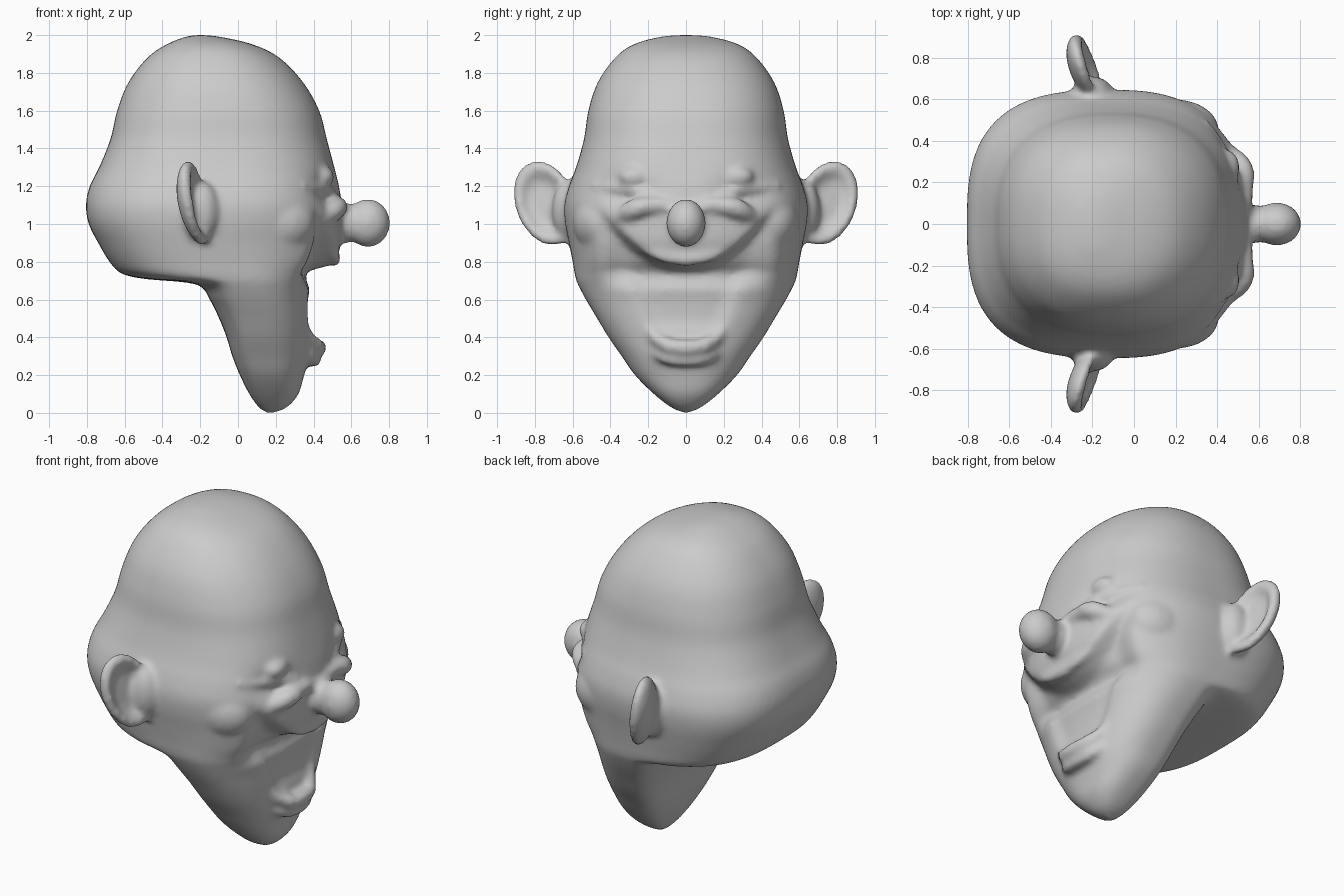
import bpy, math

if "Cube" in bpy.data.objects:
    bpy.data.objects.remove(bpy.data.objects["Cube"])

verts, faces = [], []


def catmull(rows, t):
    """Smooth interpolation through a list of tuples, t in row units."""
    i = min(int(t), len(rows) - 2)
    f = t - i
    p = [rows[max(0, min(len(rows) - 1, i + k))] for k in (-1, 0, 1, 2)]
    return [0.5 * (2 * b + (c - a) * f + (2 * a - 5 * b + 4 * c - d) * f * f
                   + (3 * b - a - 3 * c + d) * f ** 3) for a, b, c, d in zip(*p)]


def smooth(t):
    t = max(0, min(1, t))
    return t * t * (3 - 2 * t)


def skin(rings):
    """Closed skin over rings of points, bottom to top, counter-clockwise."""
    base, n = len(verts), len(rings[0])
    for ring in rings:
        verts.extend(ring)
    for k in range(len(rings) - 1):
        for j in range(n):
            a, b = base + k * n + j, base + k * n + (j + 1) % n
            faces.append((a, b, b + n, a + n))
    faces.append(tuple(range(base + n - 1, base - 1, -1)))
    top = base + (len(rings) - 1) * n
    faces.append(tuple(range(top, top + n)))


def ball(shape, seg=12, lat=8):
    """Unit sphere whose points are passed through a shaping function."""
    skin([[shape(math.cos(2 * math.pi * j / seg) * math.sin(p),
                 math.sin(2 * math.pi * j / seg) * math.sin(p), -math.cos(p))
           for j in range(seg)]
          for p in [math.pi * (k + .25) / (lat + .5) for k in range(lat + 1)]])


def blob(c, r, seg=16, lat=10):
    ball(lambda x, y, z: (c[0] + r[0] * x, c[1] + r[1] * y, c[2] + r[2] * z), seg, lat)


def blobs(c, r):
    for s in (1, -1):
        blob((c[0], c[1] * s, c[2]), r, 24, 16)


def fold(path, n=18):
    """Mirrored skin fold: rows of x, y, z, radius."""
    for k in range(n + 1):
        x, y, z, r = catmull(path, k * (len(path) - 1) / n)
        for s in (1, -1):
            blob((x, y * s, z), (r, r, r), 10, 6)


# Skull and jaw: height, back x, front x, half width, x of widest point
rows = [
    (0, .15, .19, .01, .17), (.03, .11, .26, .08, .17), (.1, .06, .32, .17, .17),
    (.2, .01, .35, .27, .15), (.3, -.03, .38, .34, .12), (.4, -.06, .39, .41, .1),
    (.5, -.1, .395, .47, .08), (.6, -.15, .4, .53, .04), (.68, -.22, .42, .572, 0),
    (.71, -.5, .44, .583, -.02), (.74, -.62, .46, .59, -.04), (.8, -.68, .51, .6, -.07),
    (.9, -.74, .545, .62, -.1), (1.0, -.79, .55, .64, -.1), (1.1, -.805, .55, .645, -.1),
    (1.2, -.785, .535, .62, -.1), (1.3, -.735, .51, .582, -.1), (1.45, -.675, .47, .54, -.1),
    (1.6, -.64, .43, .517, -.1), (1.75, -.58, .345, .467, -.11), (1.88, -.48, .22, .375, -.13),
    (1.95, -.38, .08, .28, -.15), (1.99, -.28, -.09, .14, -.19), (2.0, -.22, -.18, .03, -.2)]
STEPS, SIDES = 5, 100
rings = []
for k in range((len(rows) - 1) * STEPS + 1):
    z, back, front, w, xc = catmull(rows, k / STEPS)
    low = smooth((.8 - z) / .3)
    nf = 2.5 - .25 * smooth((z - 1.3) / .5)
    nb = 2.4 + .5 * smooth((1.7 - z) / .7) + .4 * low
    ring = []
    for j in range(SIDES):
        a = 2 * math.pi * j / SIDES
        c, s = math.cos(a), math.sin(a)
        n = nf if c > 0 else nb
        half = front - xc if c > 0 else xc - back
        x = xc + half * math.copysign(abs(c) ** (2 / n), c)
        y = w * math.copysign(abs(s) ** (2 / n), s)
        if c > 0:
            # step under the curved upper lip
            edge = .79 + 1.5 * y * y
            x -= .1 * smooth((edge - z) / .05) * smooth((z - .64) / .14) * smooth((.5 - abs(y)) / .2)
            # shallow open mouth
            x -= .03 * smooth((z - .4) / .1) * smooth((.8 - z) / .1) * smooth((.2 + .4 * (z - .4) - abs(y)) / .1)
            # sunken eye sockets
            x -= .05 * math.exp(-((abs(y) - .32) / .14) ** 2 - ((z - 1.16) / .08) ** 2)
        ring.append((x, y, z))
    rings.append(ring)
skin(rings)

# Ball nose on a short stem
blob((.688, 0, 1.005), (.117, .104, .127), 28, 18)
blob((.57, 0, 1.005), (.13, .092, .105), 28, 18)

# Ears: flattened, leaning dishes with a hollow front
for side in (1, -1):
    def ear(t, u, h):
        u *= side
        r2 = u * u + h * h
        x = -.225 - .045 * u - .04 * h + .065 * t - .02 * (1 - r2)
        if t > 0:
            x -= .06 * smooth((.75 - r2) / .6)
        return (x, side * (.745 + .04 * h + .165 * u), 1.11 + .225 * h)
    ball(ear, 32, 20)
    blob((-.2, side * .63, 1.07), (.1, .08, .16), 24, 16)

# Upper lip, curling up into the smile
fold([(.51, 0, .81, .035), (.505, .13, .835, .035), (.47, .25, .91, .035),
      (.43, .34, 1.01, .032), (.42, .38, 1.07, .025)])
# Folds beside the nose, under the eyes
fold([(.53, .05, 1.09, .04), (.535, .16, 1.1, .042), (.52, .27, 1.08, .055),
      (.44, .36, 1.03, .04)])
# Eyelids and brows
fold([(.5, .17, 1.15, .03), (.47, .27, 1.18, .03), (.41, .38, 1.19, .03),
      (.34, .48, 1.2, .025)])
blobs((.44, .27, 1.25), (.07, .09, .06))
# Cheeks
blobs((.2, .45, 1.01), (.21, .15, .17))
# Lower lip, a double roll
fold([(.425, 0, .345, .045), (.415, .09, .355, .042), (.365, .17, .41, .036),
      (.33, .24, .52, .028), (.3, .32, .66, .025)])
fold([(.405, 0, .28, .037), (.39, .1, .29, .035), (.335, .18, .34, .03),
      (.28, .25, .43, .025)])

mesh = bpy.data.meshes.new("raw_parts")
mesh.from_pydata(verts, [], faces)
head = bpy.data.objects.new("laughing_head", mesh)
bpy.context.collection.objects.link(head)

# Fuse everything into one smooth sculpted skin
rem = head.modifiers.new("fuse", "REMESH")
rem.mode = "VOXEL"
rem.voxel_size = .017
rem.use_smooth_shade = True
sm = head.modifiers.new("soften", "SMOOTH")
sm.factor = .5
sm.iterations = 6
depsgraph = bpy.context.evaluated_depsgraph_get()
fused = bpy.data.meshes.new_from_object(head.evaluated_get(depsgraph))
head.modifiers.clear()
head.data = fused
bpy.data.meshes.remove(mesh)
fused.name = "laughing_head"

grey = bpy.data.materials.new("plain_grey")
grey.diffuse_color = (.6, .6, .6, 1)
grey.use_nodes = True
grey.node_tree.nodes["Principled BSDF"].inputs["Base Color"].default_value = grey.diffuse_color
fused.materials.clear()
fused.materials.append(grey)
